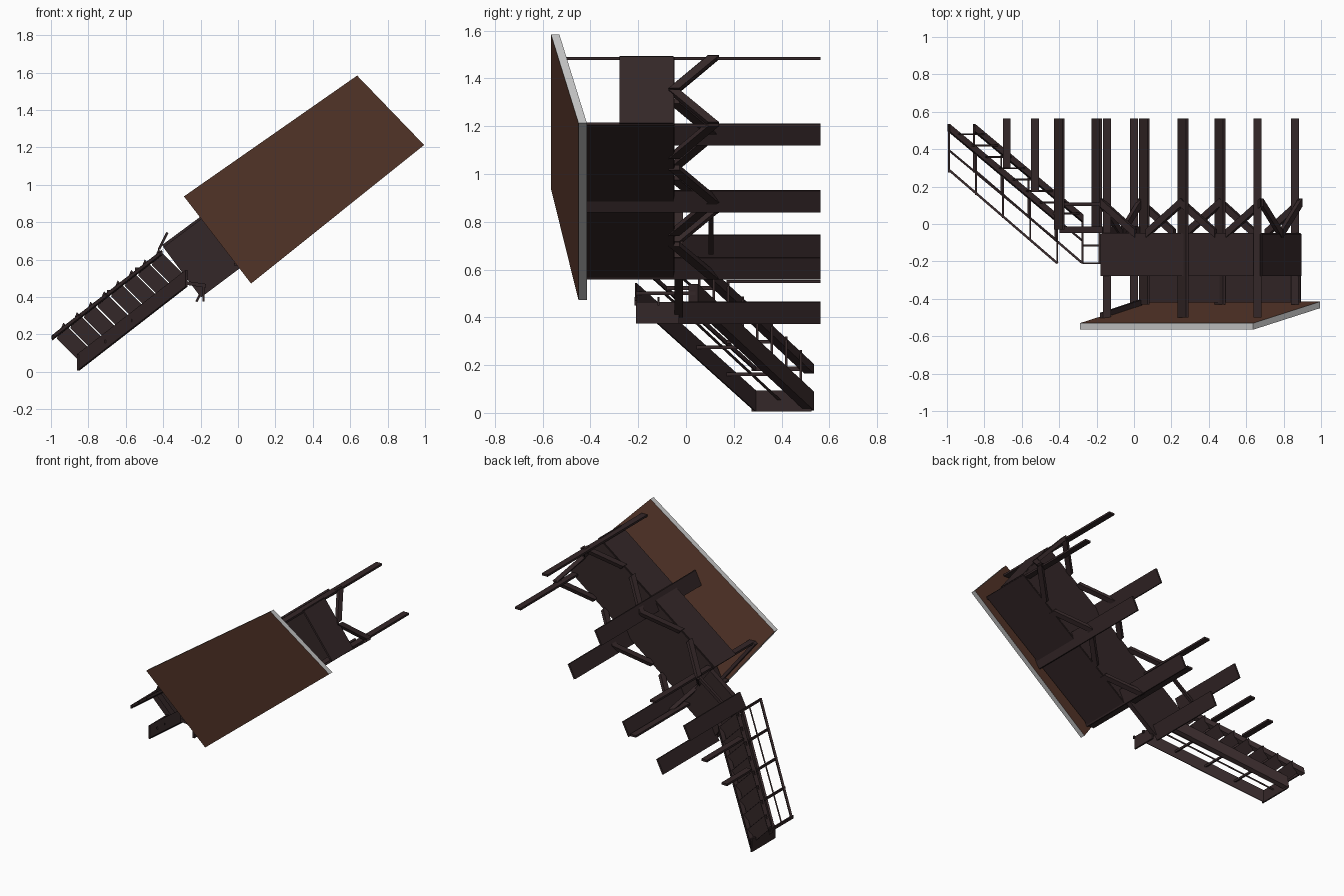
import bpy
from mathutils import Vector as V

if "Cube" in bpy.data.objects:
    bpy.data.objects.remove(bpy.data.objects["Cube"])

# Raised hut on stilts lying on its side: its local "up" is -y.
# u runs along the hut, v across it; both lie in the xz plane.
U, W = V((.8, 0, .6)), V((-.6, 0, .8))
Y = V((0, 1, 0))
U0, U1, V0, V1 = .368, 1.438, .434, .782


def P(u, v, y):
    return U * u + W * v + Y * y


def material(name, rgb):
    m = bpy.data.materials.new(name)
    m.diffuse_color = (*rgb, 1)
    m.use_nodes = True
    m.node_tree.nodes["Principled BSDF"].inputs["Base Color"].default_value = m.diffuse_color
    return m


wood = material("dark_wood", (.034, .020, .021))
brown = material("roof_brown", (.105, .042, .026))
grey = material("roof_edge_grey", (.55, .55, .55))


def hexa(name, a, b, mats=(wood,)):
    """Solid between two quads a and b."""
    faces = [(3, 2, 1, 0), (4, 5, 6, 7)]
    faces += [(i, (i + 1) % 4, (i + 1) % 4 + 4, i + 4) for i in range(4)]
    me = bpy.data.meshes.new(name)
    me.from_pydata([V(p) for p in a + b], [], faces)
    for m in mats:
        me.materials.append(m)
    ob = bpy.data.objects.new(name, me)
    bpy.context.collection.objects.link(ob)
    import bmesh
    bm = bmesh.new()
    bm.from_mesh(me)
    bmesh.ops.recalc_face_normals(bm, faces=bm.faces)
    bm.to_mesh(me)
    bm.free()
    return ob


def board(name, p, q, w, t):
    """Straight board from p to q with cross-section vectors w and t."""
    p, q, w, t = V(p), V(q), V(w) / 2, V(t) / 2
    ring = [w + t, w - t, -w - t, -w + t]
    return hexa(name, [p + r for r in ring], [q + r for r in ring])


# Roof: skewed sloping slab, brown faces and grey edges
top = [(.07, -.45, .472), (.995, -.45, 1.213), (.637, -.565, 1.584), (-.289, -.565, .938)]
roof = hexa("roof", top, [(x, y + .035, z) for x, y, z in top], (brown, grey))
for f in roof.data.polygons:
    f.material_index = 0 if f.index < 2 else 1

# Floor, landing and walls
UM, VM = (U0 + U1) / 2, (V0 + V1) / 2
board("floor", P(U0, VM, -.055), P(U1, VM, -.055), W * (V1 - V0), Y * .015)
board("landing", P(.08, .605, -.03), P(U0, .605, -.03), W * .335, Y * .035)
board("tall_wall", P(U0, V0, -.235), P(U1, V0, -.235), Y * .37, W * .012)
board("low_wall", P(U0, V1, -.165), P(U1, V1, -.165), Y * .225, W * .012)
board("end_wall", P(U1, V0, -.165), P(U1, V1, -.165), Y * .225, U * .012)
board("entrance_beam", P(U0, V0, -.42), P(U0, V1, -.49), Y * .03, U * .02)

# Wide posts (x, z, top y)
for i, (x, z, y) in enumerate([(.262, 1.165, -.50), (.46, .885, -.43), (.055, .605, -.43),
                               (-.40, .70, -.03), (-.20, .42, -.03)]):
    board(f"wide_post_{i}", (x, y, z), (x, .563, z), (.045, 0, .09), (-.012, 0, .004))
# Thin posts at the corners and under the stairs
for i, (x, z, y) in enumerate([(.66, 1.483, -.50), (.86, 1.203, -.43), (-.145, .845, -.51),
                               (0, .575, -.43), (-.68, .43, .30), (-.53, .55, .17)]):
    board(f"thin_post_{i}", (x, y, z), (x, .563, z), (.042, 0, 0), (0, 0, .014))

# Diagonal braces from the posts up to the floor edge
for v in (V0, V1):
    for u, s in ((U0, 1), (UM, -1), (UM, 1), (U1, -1)):
        board("side_brace", P(u, v, .115), P(u + s * .23, v, -.05), Y * .045, W * .025)
for u in (U0, U1):
    for v, s in ((V0, 1), (V1, -1)):
        board("end_brace", P(u, v, .115), P(u, v + s * .17, -.05), Y * .045, U * .025)
board("landing_tie_beam", (-.40, .105, .67), (-.17, .105, .84), Y * .02, W * .02)

# Stair stringers, handrails and balusters
near0, near1 = V((-.275, .03, .50)), V((-.855, .515, .05))
off = V((-.135, 0, .135))
for k, s, w in (("lower", V((0, 0, 0)), .088), ("upper", off, .02)):
    a, b = near0 + s, near1 + s
    board(k + "_stringer", a, b, (0, .04, 0), (.012, 0, max(w * .9, .04)))
    rise = Y * -.24
    board(k + "_handrail", a + rise, b + rise + Y * .015, (0, 0, w), (.012, .006, 0))
    for i in range(5):
        c = a.lerp(b, i / 4)
        ww = w if i == 4 else .015
        board(k + "_baluster", c + rise, c + Y * .01, (0, 0, ww), (.01, 0, 0))
    mid = rise / 2
    board(k + "_middle_rail", a + mid, b + mid, (0, .008, 0), (.008, 0, .008))

# Landing rail
for y in (-.21, -.115):
    board("landing_rail", (-.275, y, .475), (-.17, y, .46), Y * .01, (0, 0, .02))
board("landing_rail_post", (-.185, -.21, .42), (-.185, -.03, .42), (.012, 0, 0), (0, 0, .09))

# Treads: skewed plates whose outer ends rise above the stringer
for i in range(8):
    c = near0.lerp(near1, (i + .5) / 8)
    d = c + off
    j = Y * .010
    lo, hi = V((-.015, 0, -.035)), V((.02, 0, .05))
    hexa(f"tread_{i}", [c + lo - j, c + hi - j, d + hi - j, d + lo - j],
         [c + lo, c + hi, d + hi, d + lo])
